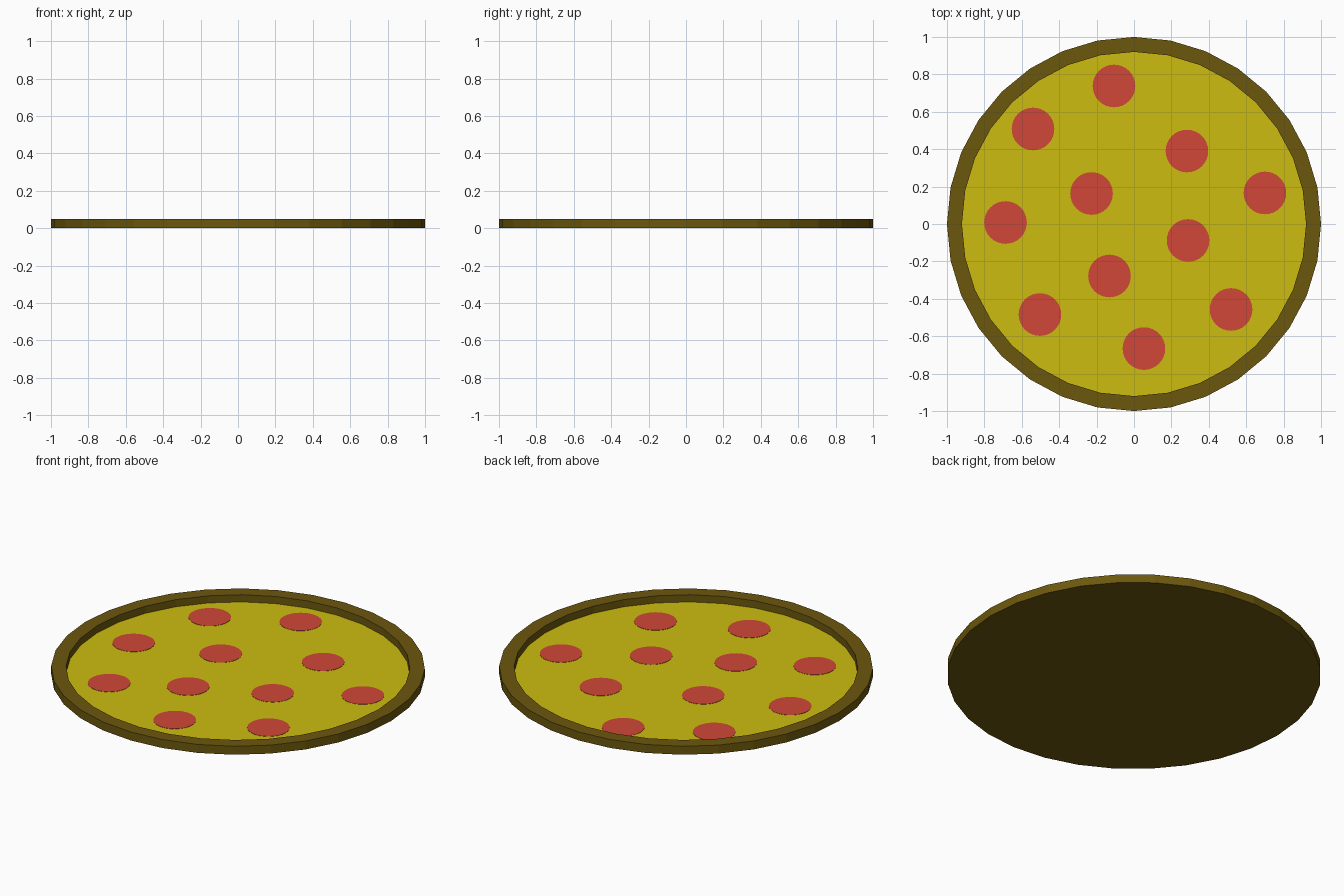
import bpy, bmesh, math

if "Cube" in bpy.data.objects:
    bpy.data.objects.remove(bpy.data.objects["Cube"])

SIDES = 32
R_OUT, R_IN = 1.0, 0.92
RIM_Z, CHEESE_Z = 0.05, 0.0075


def material(name, rgb):
    m = bpy.data.materials.new(name)
    m.diffuse_color = (*rgb, 1)
    m.use_nodes = True
    m.node_tree.nodes["Principled BSDF"].inputs["Base Color"].default_value = m.diffuse_color
    return m


def finish(bm, name, mat):
    me = bpy.data.meshes.new(name)
    bm.to_mesh(me)
    bm.free()
    me.materials.append(mat)
    ob = bpy.data.objects.new(name, me)
    bpy.context.collection.objects.link(ob)
    return ob


def ring(bm, r, z, n=SIDES, cx=0, cy=0):
    return [bm.verts.new((cx + r * math.sin(2 * math.pi * i / n),
                          cy + r * math.cos(2 * math.pi * i / n), z)) for i in range(n)]


def bridge(bm, a, b):
    n = len(a)
    for i in range(n):
        j = (i + 1) % n
        bm.faces.new((a[j], a[i], b[i], b[j]))


crust_brown = material("crust brown", (0.15, 0.097, 0.004))
cheese_yellow = material("cheese yellow", (0.61, 0.505, 0.005))
pepperoni_red = material("pepperoni red", (0.63, 0.064, 0.038))

# Crust: closed base, outer wall, flat rim and inner wall
bm = bmesh.new()
rings = [ring(bm, r, z) for r, z in
         ((R_OUT, 0), (R_OUT, RIM_Z), (R_IN, RIM_Z), (R_IN, CHEESE_Z))]
for a, b in zip(rings, rings[1:]):
    bridge(bm, a, b)
bm.faces.new(rings[0])
finish(bm, "crust", crust_brown)

# Cheese: disc filling the inside of the crust
bm = bmesh.new()
bm.faces.new(ring(bm, R_IN, CHEESE_Z)[::-1])
finish(bm, "cheese", cheese_yellow)

# Pepperoni slices: thin discs lying on the cheese
slices = [(-0.107, 0.738), (-0.54, 0.508), (0.283, 0.39), (0.70, 0.166),
          (-0.227, 0.163), (-0.687, 0.008), (0.289, -0.088), (-0.131, -0.278),
          (-0.503, -0.484), (0.519, -0.457), (0.053, -0.666)]
for k, (x, y) in enumerate(slices, 1):
    bm = bmesh.new()
    low = ring(bm, 0.114, CHEESE_Z, 32, x, y)
    top = ring(bm, 0.114, CHEESE_Z + 0.0015, 32, x, y)
    bridge(bm, low, top)
    bm.faces.new(top[::-1])
    finish(bm, f"pepperoni_{k}", pepperoni_red)
